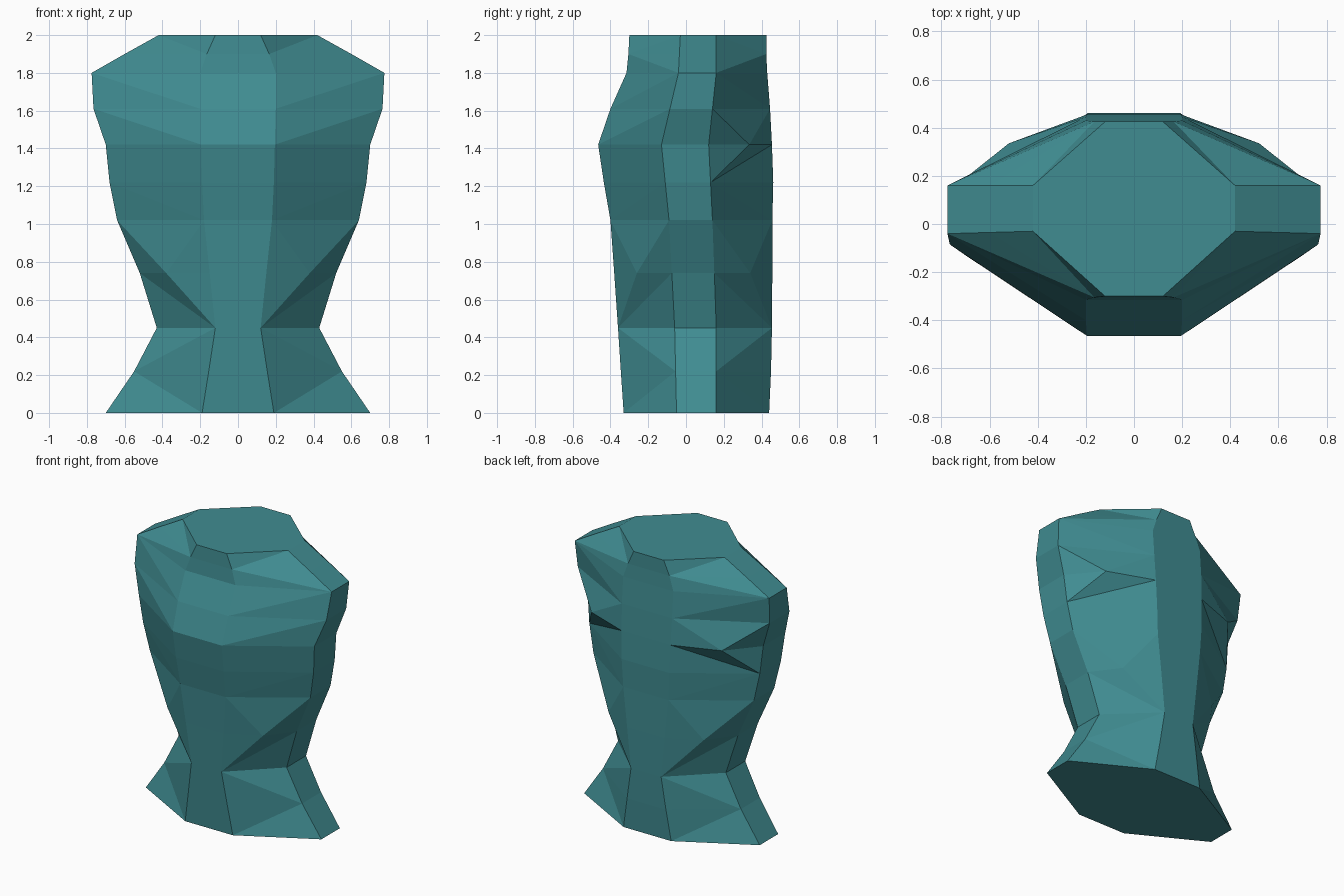
import bpy
import bmesh

if "Cube" in bpy.data.objects:
    bpy.data.objects.remove(bpy.data.objects["Cube"])

# Torso rings: height, centre half width, front y, back y,
# flank half width, flank front y, flank back y
RINGS = [
    (0.00, 0.19, -0.33, 0.44, 0.70, -0.05, 0.16),
    (0.22, 0.155, -0.345, 0.45, 0.55, -0.055, 0.16),
    (0.45, 0.12, -0.36, 0.455, 0.43, -0.06, 0.16),
    (0.74, 0.15, -0.38, 0.457, 0.52, -0.075, 0.15),
    (1.02, 0.18, -0.40, 0.457, 0.64, -0.09, 0.14),
    (1.22, 0.19, -0.435, 0.462, 0.68, -0.11, 0.13),
    (1.42, 0.195, -0.465, 0.455, 0.70, -0.13, 0.12),
    (1.61, 0.20, -0.40, 0.445, 0.765, -0.085, 0.14),
    (1.80, 0.20, -0.315, 0.43, 0.775, -0.04, 0.16),
    (1.90, 0.165, -0.305, 0.425, 0.60, -0.035, 0.16),
    (2.00, 0.12, -0.30, 0.425, 0.42, -0.03, 0.16),
]
# Fold direction of each band: U runs from centre up to flank, D runs down
FOLDS = "UD--UDUUDU"

bm = bmesh.new()


def face(*verts):
    bm.faces.new(verts)


centre, flank = {}, {}
for i, (z, cx, fy, by, sx, sf, sb) in enumerate(RINGS):
    for side in (-1, 1):
        centre[i, side, 0] = bm.verts.new((side * cx, fy, z))
        centre[i, side, 1] = bm.verts.new((side * cx, by, z))
        flank[i, side, 0] = bm.verts.new((side * sx, sf, z))
        flank[i, side, 1] = bm.verts.new((side * sx, sb, z))

for side in (-1, 1):
    for end in (0, 1):
        c = [centre[i, side, end] for i in range(len(RINGS))]
        s = [flank[i, side, end] for i in range(len(RINGS))]

        # Waist fold point between centre panel and flank
        w = bm.verts.new((side * 0.38, (-0.26, 0.34)[end], 0.74))
        face(c[2], s[2], s[3])
        face(c[2], s[3], w)
        face(w, s[3], s[4])
        face(c[2], w, c[3])
        face(w, c[4], c[3])
        face(w, s[4], c[4])

        # Shoulder blade bulge on the back
        if end == 1:
            d = bm.verts.new((side * 0.52, 0.335, 1.42))
            face(c[5], s[5], c[6])
            face(c[6], s[5], d)
            face(d, s[5], s[6])
            face(d, s[6], s[7])
            face(d, s[7], c[7])
            face(d, c[7], c[6])

        # Folded panels of the remaining bands
        for i, fold in enumerate(FOLDS):
            if fold == "-" or (end == 1 and i in (5, 6)):
                continue
            if fold == "U":
                face(c[i], s[i], s[i + 1])
                face(c[i], s[i + 1], c[i + 1])
            else:
                face(c[i], s[i], c[i + 1])
                face(s[i], s[i + 1], c[i + 1])

# Flank, front and back strips
for i in range(len(RINGS) - 1):
    for k in (-1, 1):
        face(flank[i, k, 0], flank[i, k, 1], flank[i + 1, k, 1], flank[i + 1, k, 0])
    for e in (0, 1):
        face(centre[i, -1, e], centre[i, 1, e], centre[i + 1, 1, e], centre[i + 1, -1, e])

# Flat base and neck caps
for i in (0, len(RINGS) - 1):
    face(centre[i, -1, 0], centre[i, 1, 0], flank[i, 1, 0], flank[i, 1, 1],
         centre[i, 1, 1], centre[i, -1, 1], flank[i, -1, 1], flank[i, -1, 0])

bmesh.ops.recalc_face_normals(bm, faces=bm.faces[:])
mesh = bpy.data.meshes.new("torso")
bm.to_mesh(mesh)
bm.free()

teal = bpy.data.materials.new("teal")
teal.diffuse_color = (0.051, 0.263, 0.285, 1.0)
teal.use_nodes = True
teal.node_tree.nodes["Principled BSDF"].inputs["Base Color"].default_value = teal.diffuse_color
mesh.materials.append(teal)
torso = bpy.data.objects.new("torso", mesh)
bpy.context.collection.objects.link(torso)
